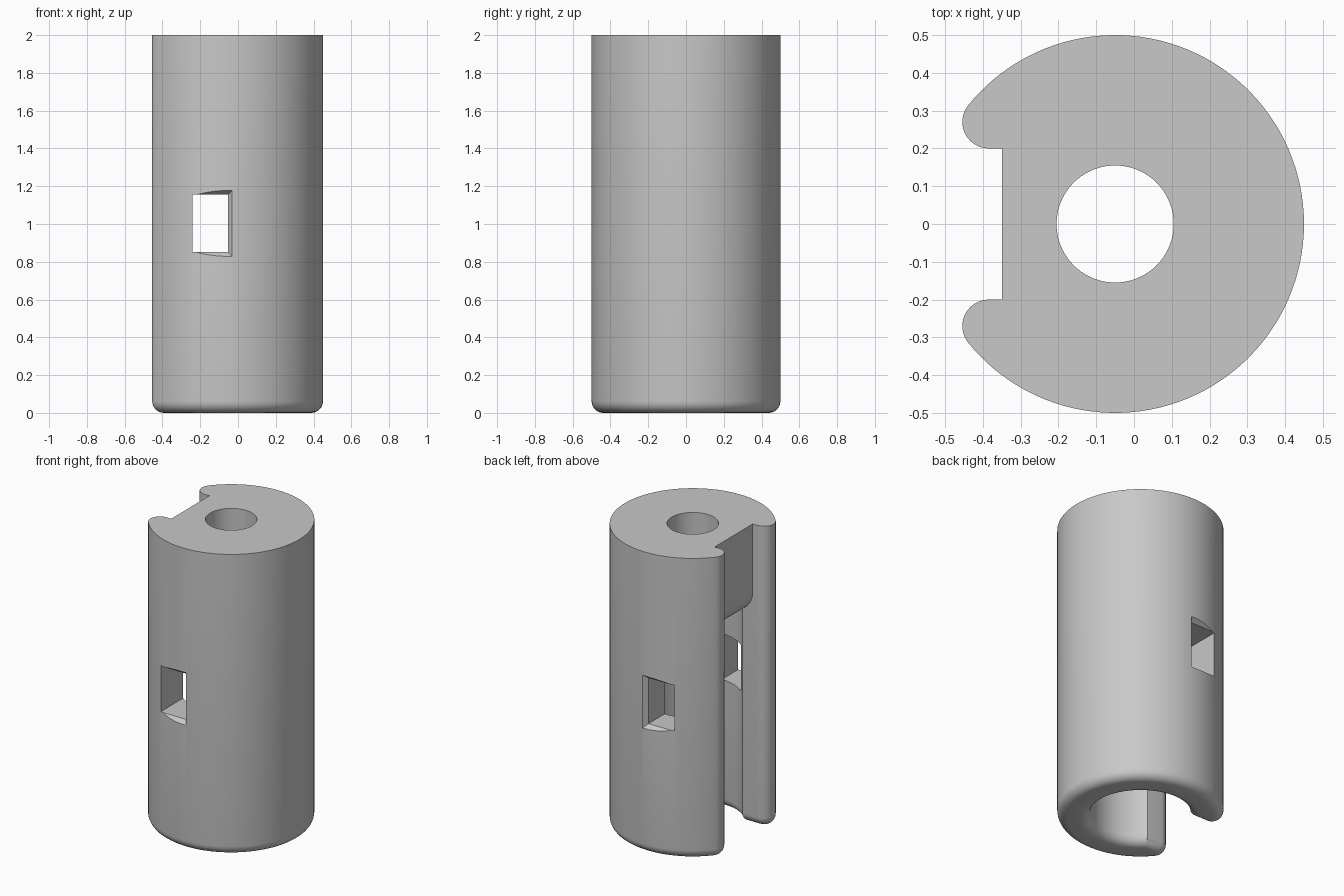
import bpy, bmesh, math
from math import cos, sin, radians

if "Cube" in bpy.data.objects:
    bpy.data.objects.remove(bpy.data.objects["Cube"], do_unlink=True)

AXIS_X = -0.05          # cylinder axis
OUTER, INNER, BORE = 0.5, 0.3, 0.155
HEIGHT, CEILING = 2.0, 1.4
SLOT = 0.2              # half width of the side slot
TIP = 0.07              # radius of the rounded lip ends

grey = bpy.data.materials.new("plain grey")
grey.use_nodes = True
colour = (0.58, 0.58, 0.58, 1)
grey.diffuse_color = colour
grey.node_tree.nodes["Principled BSDF"].inputs["Base Color"].default_value = colour


def arc(cx, cy, r, a0, a1, n):
    angles = [radians(a0 + (a1 - a0) * i / n) for i in range(n + 1)]
    return [(cx + r * cos(a), cy + r * sin(a)) for a in angles]


def loft(name, rings, bottom_round=0):
    """Closed solid through a stack of matching rings."""
    bm = bmesh.new()
    loops = [[bm.verts.new(p) for p in ring] for ring in rings]
    n = len(loops[0])
    for a, b in zip(loops, loops[1:]):
        for i in range(n):
            j = (i + 1) % n
            bm.faces.new((a[i], a[j], b[j], b[i]))
    base = bm.faces.new(loops[0][::-1])
    bm.faces.new(loops[-1])
    bmesh.ops.recalc_face_normals(bm, faces=bm.faces)
    if bottom_round:
        bmesh.ops.bevel(bm, geom=list(base.edges), offset=bottom_round,
                        segments=6, profile=0.5, affect='EDGES')
    mesh = bpy.data.meshes.new(name)
    bm.to_mesh(mesh)
    bm.free()
    mesh.materials.append(grey)
    ob = bpy.data.objects.new(name, mesh)
    bpy.context.collection.objects.link(ob)
    return ob


def prism(name, plan, z0, z1, bottom_round=0):
    return loft(name, [[(x + AXIS_X, y, z) for x, y in plan] for z in (z0, z1)],
                bottom_round)


def carve(target, cutter, operation='DIFFERENCE'):
    cutter.hide_render = True
    mod = target.modifiers.new("carve", 'BOOLEAN')
    mod.operation, mod.solver, mod.object = operation, 'EXACT', cutter
    bpy.context.view_layer.objects.active = target
    bpy.ops.object.modifier_apply(modifier=mod.name)
    bpy.data.objects.remove(cutter, do_unlink=True)


# Sleeve: C-shaped wall with rounded lips and a rounded lower rim
tip_y = SLOT + TIP
tip_x = -math.sqrt((OUTER - TIP) ** 2 - tip_y ** 2)
lip = math.degrees(math.atan2(tip_y, tip_x))
mouth = math.degrees(math.pi - math.asin(SLOT / INNER))
plan = arc(0, 0, OUTER, -lip, lip, 96)
plan += arc(tip_x, tip_y, TIP, lip, 270, 12)[1:]
plan += arc(0, 0, INNER, mouth, -mouth, 72)
plan += arc(tip_x, -tip_y, TIP, 90, 360 - lip, 12)[:-1]
sleeve = prism("sleeve", plan, 0, HEIGHT, 0.062)

# Window through both side walls, flared at the outside
rings = []
for y, grow in ((-0.51, 0.03), (-0.47, 0), (0.47, 0), (0.51, 0.03)):
    w, h = 0.093 + grow, 0.152 + grow
    rings.append([(-0.147 + sx * w, y, 1.003 + sz * h)
                  for sx, sz in ((-1, -1), (1, -1), (1, 1), (-1, 1))])
carve(sleeve, loft("window_cutter", rings))

# Core: upper filling with a flat slot wall and a rounded lower edge
plan = arc(0, 0, INNER, -mouth, mouth, 72) + [(-INNER, SLOT), (-INNER, -SLOT)]
core = prism("core", plan, CEILING, HEIGHT)
side = arc(-0.15, CEILING + 0.15, 0.15, 180, 270, 12)
side += [(0.6, CEILING), (0.6, HEIGHT + 0.1), (-0.3, HEIGHT + 0.1)]
rounding = loft("rounding_cutter",
                [[(x + AXIS_X, y, z) for x, z in side] for y in (-0.6, 0.6)])
carve(core, rounding, 'INTERSECT')
carve(core, prism("bore_cutter", arc(0, 0, BORE, 0, 355, 71), 1, 2.2))

for ob in (sleeve, core):
    bpy.ops.object.select_all(action='DESELECT')
    ob.select_set(True)
    bpy.context.view_layer.objects.active = ob
    bpy.ops.object.shade_smooth_by_angle(angle=radians(30))
